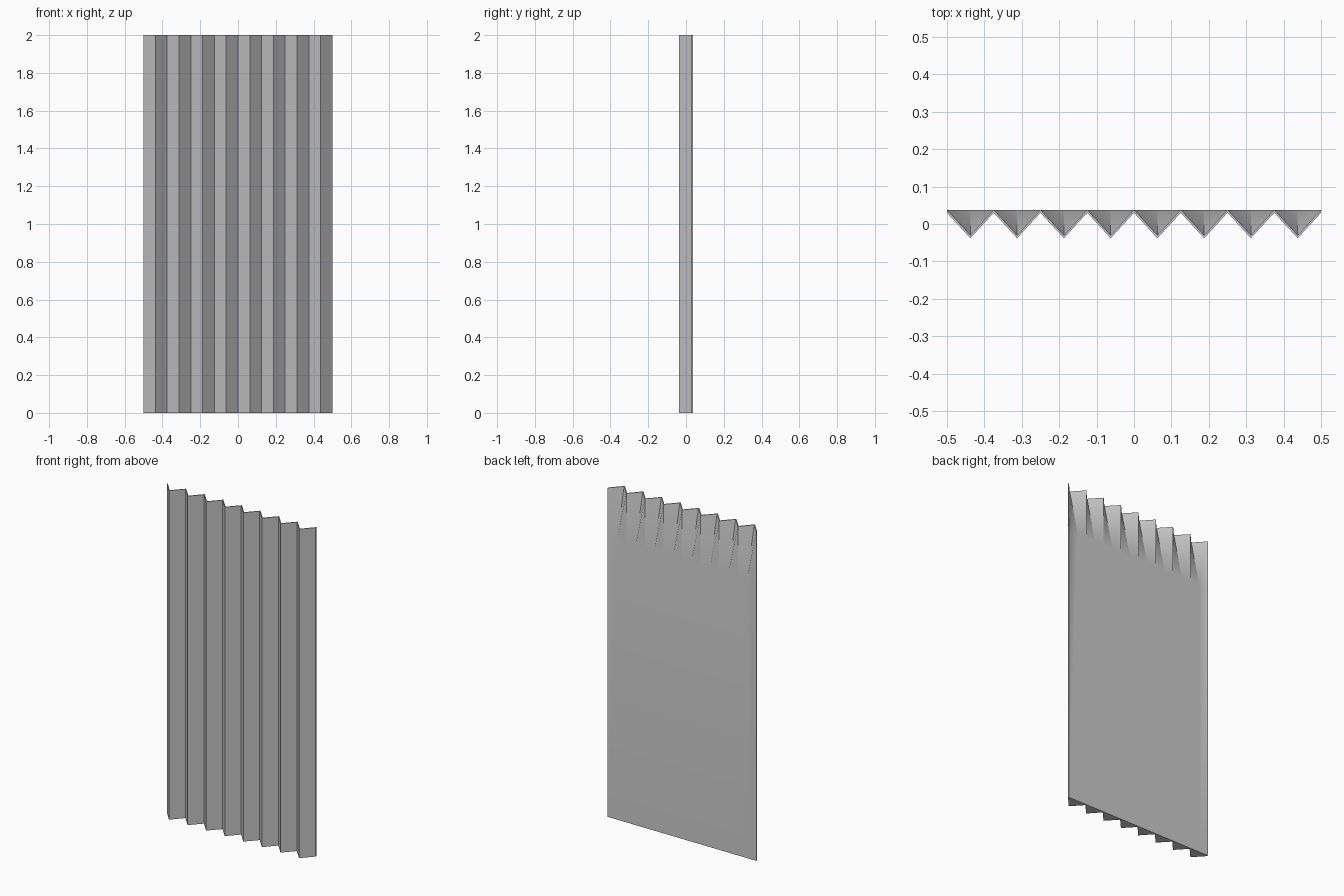
import bpy, bmesh, math

if "Cube" in bpy.data.objects:
    bpy.data.objects.remove(bpy.data.objects["Cube"])

PLEATS = 8        # V-shaped folds across the width
WIDTH = 1.0
HEIGHT = 2.0
DEPTH = 0.038     # half of the total depth
WALL = 0.008      # wall thickness at the open top edge
FADE_Z = 1.7      # below this height the back is flat

n = PLEATS * 2
xs = [-WIDTH / 2 + WIDTH * i / n for i in range(n + 1)]
front_y = [DEPTH - WALL if i % 2 == 0 else -DEPTH for i in range(n + 1)]

bm = bmesh.new()


def row(ys, z):
    return [bm.verts.new((x, y, z)) for x, y in zip(xs, ys)]


def bridge(a, b):
    for i in range(n):
        bm.faces.new((a[i], a[i + 1], b[i + 1], b[i]))


# closed loop of rows: pleated front, thin top rim, back folds fading to flat, base
flat_y = [DEPTH] * (n + 1)
rows = [
    row(front_y, 0),
    row(front_y, HEIGHT),
    row([y + WALL for y in front_y], HEIGHT),
    row(flat_y, FADE_Z),
    row(flat_y, 0),
]
for k, a in enumerate(rows):
    bridge(a, rows[(k + 1) % len(rows)])

# narrow side edges
for i in (0, n):
    bm.faces.new([r[i] for r in rows])

bmesh.ops.recalc_face_normals(bm, faces=bm.faces[:])
mesh = bpy.data.meshes.new("pleated_panel")
bm.to_mesh(mesh)
bm.free()
panel = bpy.data.objects.new("pleated_panel", mesh)
bpy.context.collection.objects.link(panel)

# soft blend where the back folds fade, crisp pleats elsewhere
bpy.context.view_layer.objects.active = panel
panel.select_set(True)
bpy.ops.object.shade_smooth_by_angle(angle=math.radians(40))
